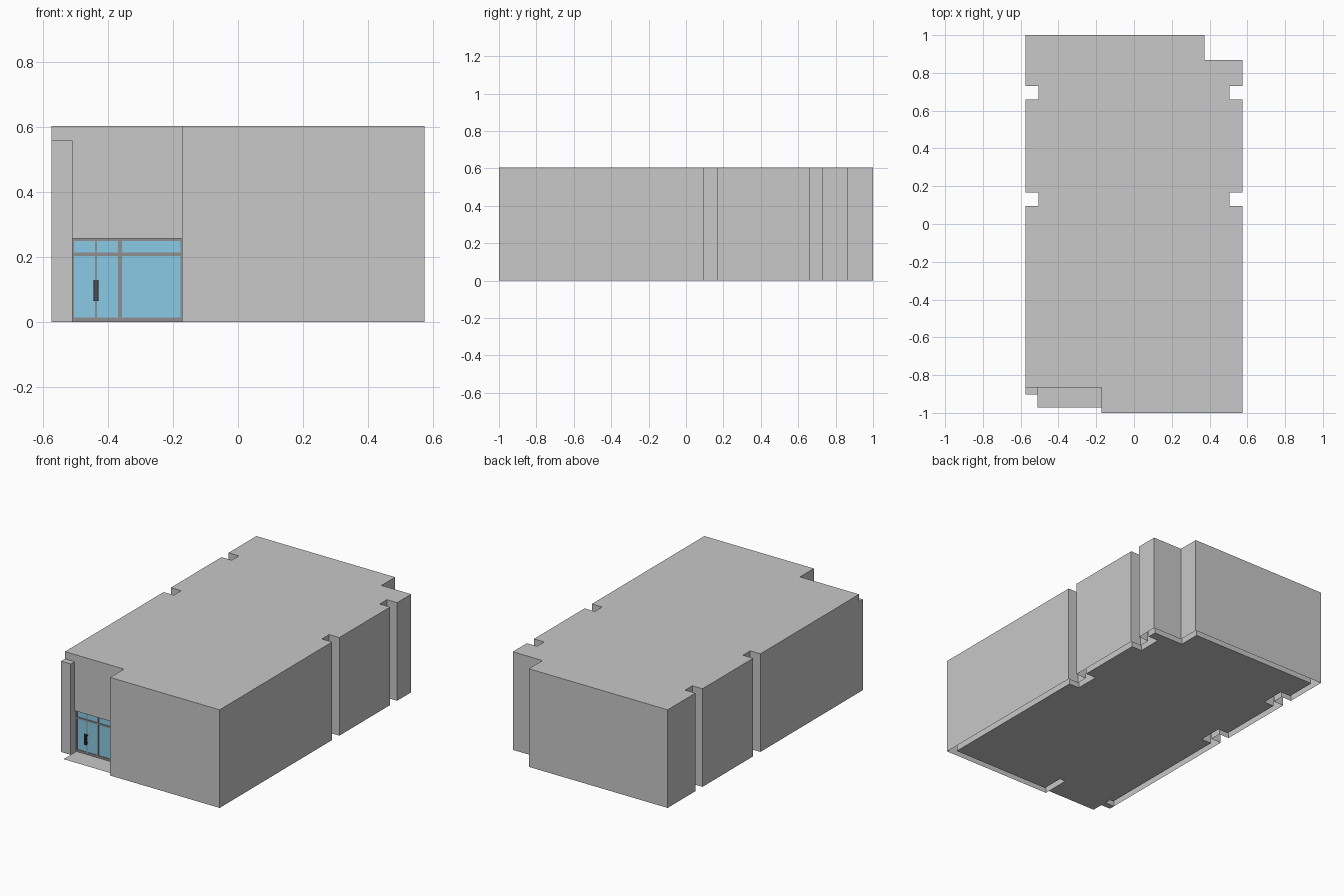
import bpy, bmesh

if "Cube" in bpy.data.objects:
    bpy.data.objects.remove(bpy.data.objects["Cube"])

H = 0.605          # building height
T = 0.04           # wall thickness
XL, XR, XD = 0.575, -0.172, -0.51   # half width, recess right edge, door left edge
YD = -0.865        # recessed front wall
YG = YD + 0.016    # door frame front
DOOR_H = 0.258


def material(name, rgb):
    m = bpy.data.materials.new(name)
    m.diffuse_color = (*rgb, 1)
    m.use_nodes = True
    m.node_tree.nodes["Principled BSDF"].inputs["Base Color"].default_value = m.diffuse_color
    return m


GREY = material("concrete grey", (0.578, 0.578, 0.578))
GLASS = material("blue glass", (0.25, 0.59, 0.78))
FRAME = material("frame grey", (0.28, 0.28, 0.28))
DARK = material("dark metal", (0.05, 0.05, 0.05))


def finish(name, bm, mat):
    me = bpy.data.meshes.new(name)
    bm.to_mesh(me)
    bm.free()
    me.materials.append(mat)
    ob = bpy.data.objects.new(name, me)
    bpy.context.collection.objects.link(ob)
    return ob


def box(name, x0, x1, y0, y1, z0, z1, mat):
    bm = bmesh.new()
    bmesh.ops.create_cube(bm, size=1)
    for v in bm.verts:
        v.co.x = x0 if v.co.x < 0 else x1
        v.co.y = y0 if v.co.y < 0 else y1
        v.co.z = z0 if v.co.z < 0 else z1
    return finish(name, bm, mat)


def inset(points, t):
    """Shift a counter-clockwise right-angled outline inwards."""
    def normal(a, b):
        dx, dy = b[0] - a[0], b[1] - a[1]
        d = abs(dx) + abs(dy)
        return -dy / d, dx / d
    out = []
    for i, p in enumerate(points):
        n0 = normal(points[i - 1], p)
        n1 = normal(p, points[(i + 1) % len(points)])
        k = 0.5 if n0 == n1 else 1
        out.append((p[0] + t * k * (n0[0] + n1[0]), p[1] + t * k * (n0[1] + n1[1])))
    return out


def walls(name, points, roof, inward):
    """Wall skin with a doorway in the second last wall, open below."""
    bm = bmesh.new()
    n = len(points)
    low = [bm.verts.new((x, y, 0)) for x, y in points]
    top = [bm.verts.new((x, y, H)) for x, y in points]
    for i in range(n):
        j = (i + 1) % n
        a, b = low[i], low[j]
        if i == n - 2:
            a, b = (bm.verts.new((v.co.x, v.co.y, DOOR_H)) for v in (a, b))
        bm.faces.new((a, b, top[j], top[i]))
    if inward:
        bmesh.ops.reverse_faces(bm, faces=bm.faces[:])
    if roof:
        bm.faces.new(top)
    finish(name, bm, GREY)


# plan outline, counter-clockwise, with two notches on each long side
NOTCHES = [(0.096, 0.167), (0.66, 0.73)]
right = [p for a, b in NOTCHES for p in ((XL, a), (0.505, a), (0.505, b), (XL, b))]
left = [(-x, y) for x, y in reversed(right)]
outline = ([(XR, -1), (XL, -1)] + right + [(XL, 0.867), (0.372, 0.867), (0.372, 1), (-XL, 1)]
           + left + [(-XL, YD), (XD, YD), (XR, YD)])
inner = inset(outline, T)
walls("outer_walls_and_roof", outline, True, False)
walls("inner_walls", inner, False, True)

# floor at ground level, running out through the doorway as a doorstep
bm = bmesh.new()
bm.faces.new([bm.verts.new((x, y, 0)) for x, y in inner])
finish("floor", bm, GREY)
bm = bmesh.new()
bm.faces.new([bm.verts.new((x, y, 0)) for x, y in
              ((XD, -0.972), (XR, -0.972), (XR, YD + T), (XD, YD + T))])
finish("doorstep", bm, GREY)

# doorway lining
bm = bmesh.new()
line = [(XD, 0), (XD, DOOR_H), (XR, DOOR_H), (XR, 0)]
ring = [[bm.verts.new((x, y, z)) for x, z in line] for y in (YD, YD + T)]
for i in range(3):
    bm.faces.new((ring[0][i], ring[0][i + 1], ring[1][i + 1], ring[1][i]))
finish("doorway_lining", bm, GREY)

# entrance pillar
box("entrance_pillar", -XL, XD, -0.902, YD, 0, 0.56, GREY)

# glazing sheet and frame bars
box("door_glass", XD, XR, YG + 0.004, YG + 0.008, 0.001, DOOR_H, GLASS)
for i, (x0, x1) in enumerate([(XD, XD + 0.005), (-0.440, -0.434),
                              (-0.369, -0.358), (XR - 0.005, XR)]):
    box(f"door_upright_{i}", x0, x1, YG, YG + 0.012, 0.001, DOOR_H, FRAME)
for i, (z0, z1) in enumerate([(0.001, 0.014), (0.204, 0.215), (DOOR_H - 0.008, DOOR_H)]):
    box(f"door_rail_{i}", XD, XR, YG, YG + 0.012, z0, z1, FRAME)

# pair of pull handles with standoffs
for side, x in (("left", -0.4425), ("right", -0.4325)):
    box(f"handle_{side}", x - 0.003, x + 0.003, YG - 0.014, YG - 0.008, 0.065, 0.13, DARK)
    for k, z in enumerate((0.075, 0.12)):
        box(f"handle_{side}_mount_{k}", x - 0.002, x + 0.002, YG - 0.008, YG + 0.005,
            z - 0.002, z + 0.002, DARK)
